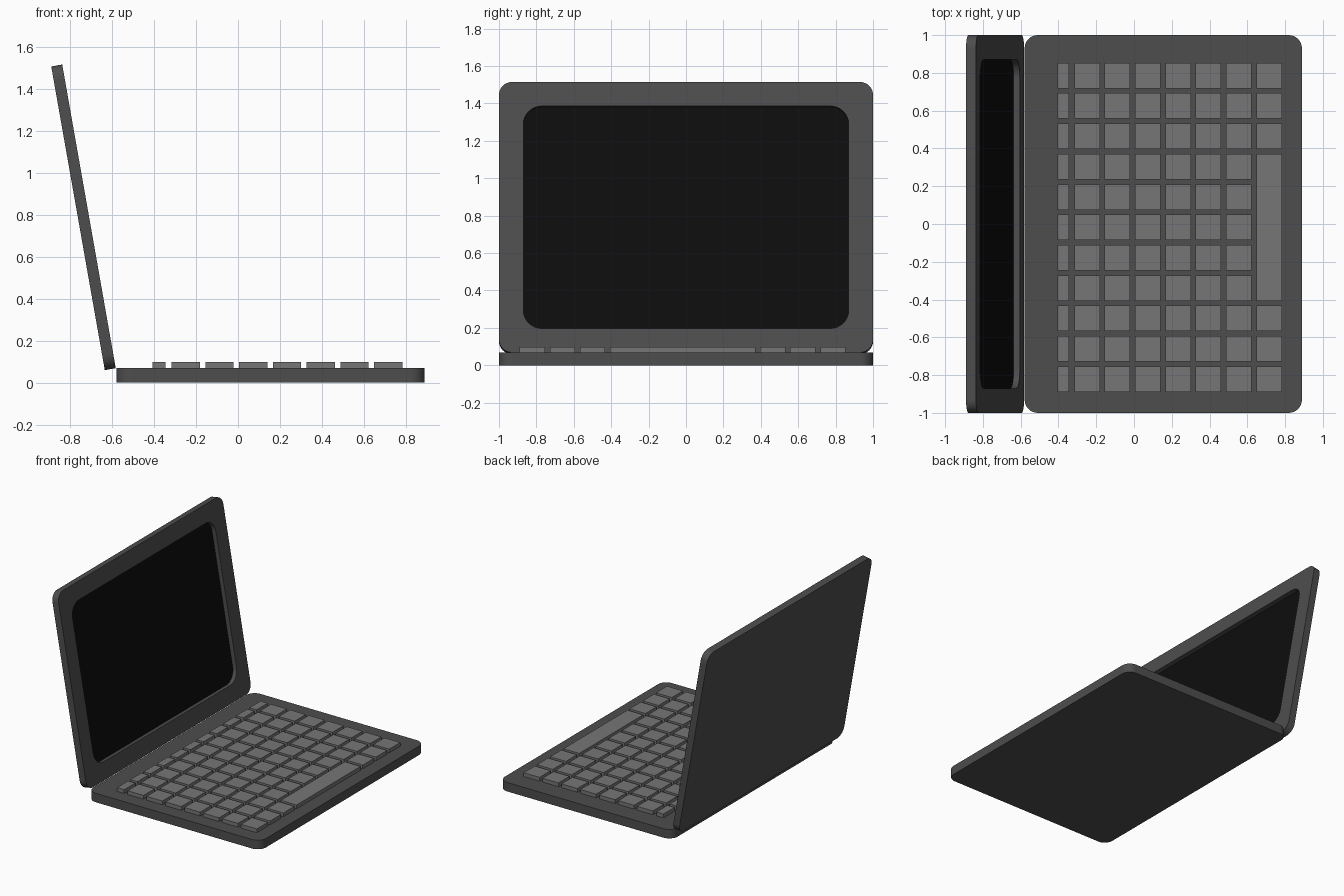
import bpy, bmesh, math
from mathutils import Vector, Matrix

if "Cube" in bpy.data.objects:
    bpy.data.objects.remove(bpy.data.objects["Cube"])

TILT = math.radians(-10)
LENGTH = 1.468        # depth of base and height of lid
BASE_T, LID_T = 0.069, 0.053
HINGE_X = -0.579


def material(name, v):
    m = bpy.data.materials.new(name)
    m.diffuse_color = (v, v, v, 1)
    m.use_nodes = True
    m.node_tree.nodes["Principled BSDF"].inputs["Base Color"].default_value = m.diffuse_color
    return m


body_mat = material("dark_grey", 0.075)
key_mat = material("mid_grey", 0.18)
screen_mat = material("black", 0.004)


def finish(name, bm, mat, smooth=True):
    bmesh.ops.recalc_face_normals(bm, faces=bm.faces)
    me = bpy.data.meshes.new(name)
    bm.to_mesh(me)
    bm.free()
    ob = bpy.data.objects.new(name, me)
    bpy.context.collection.objects.link(ob)
    me.materials.append(mat)
    if smooth:
        bpy.ops.object.select_all(action='DESELECT')
        ob.select_set(True)
        bpy.context.view_layer.objects.active = ob
        bpy.ops.object.shade_smooth_by_angle(angle=math.radians(35))
    return ob


def rounded_rect(w, h, r, seg=8):
    """Rounded rectangle outline centred on the origin."""
    pts = []
    for q, (sx, sy) in enumerate([(1, 1), (-1, 1), (-1, -1), (1, -1)]):
        for i in range(seg + 1):
            a = math.pi / 2 * (q + i / seg)
            pts.append((sx * (w / 2 - r) + r * math.cos(a),
                        sy * (h / 2 - r) + r * math.sin(a)))
    return pts


def loft(name, rings, mat):
    """Join outlines (points, height) into a solid capped at both ends."""
    bm = bmesh.new()
    loops = [[bm.verts.new((x, y, z)) for x, y in pts] for pts, z in rings]
    n = len(loops[0])
    for a, b in zip(loops, loops[1:]):
        for i in range(n):
            j = (i + 1) % n
            bm.faces.new((a[i], a[j], b[j], b[i]))
    bm.faces.new(loops[0])
    bm.faces.new(loops[-1])
    return finish(name, bm, mat)


# Base slab
outer = rounded_rect(LENGTH, 2, 0.07)
base = loft("base", [(outer, 0), (outer, BASE_T)], body_mat)
base.location.x = HINGE_X + LENGTH / 2

# Lid with a recessed opening
opening = rounded_rect(LENGTH - 0.26, 1.74, 0.1)
lid = loft("lid", [(outer, -LID_T), (outer, 0), (opening, 0), (opening, -0.038)], body_mat)

# Screen panel at the floor of the recess
panel = rounded_rect(LENGTH - 0.25, 1.75, 0.105)
screen = loft("screen", [(panel, -0.042), (panel, -0.033)], screen_mat)

# Stand the lid up at the hinge: local x runs up the lid, local z faces the user
up = Vector((math.sin(TILT), 0, math.cos(TILT)))
out = Vector((math.cos(TILT), 0, -math.sin(TILT)))
side = out.cross(up)
pose = Matrix((up, side, out)).transposed().to_4x4()
pose.translation = Vector((HINGE_X - 0.003, 0, 0.069)) + up * LENGTH / 2
for ob in (lid, screen):
    ob.matrix_world = pose

# Keyboard: a narrow row by the hinge, seven full rows, and a space bar
PITCH, KEY = 0.1607, 0.135
X0, Y0 = -0.316, -0.889
KEY_BOTTOM, KEY_TOP = 0.06, 0.098


def box(bm, x0, x1, y0, y1):
    m = Matrix.Translation(((x0 + x1) / 2, (y0 + y1) / 2, (KEY_BOTTOM + KEY_TOP) / 2))
    m = m @ Matrix.Diagonal((x1 - x0, y1 - y0, KEY_TOP - KEY_BOTTOM, 1))
    bmesh.ops.create_cube(bm, size=1, matrix=m)


keys = bmesh.new()
for col in range(11):
    y = Y0 + col * PITCH
    box(keys, -0.406, -0.345, y, y + KEY)
    for row in range(7):
        if row == 6 and 3 <= col <= 7:
            continue
        x = X0 + row * PITCH
        box(keys, x, x + KEY, y, y + KEY)
finish("keys", keys, key_mat, smooth=False)

bar = bmesh.new()
box(bar, X0 + 6 * PITCH, X0 + 6 * PITCH + KEY, Y0 + 3 * PITCH, Y0 + 7 * PITCH + KEY)
finish("space_bar", bar, key_mat, smooth=False)
